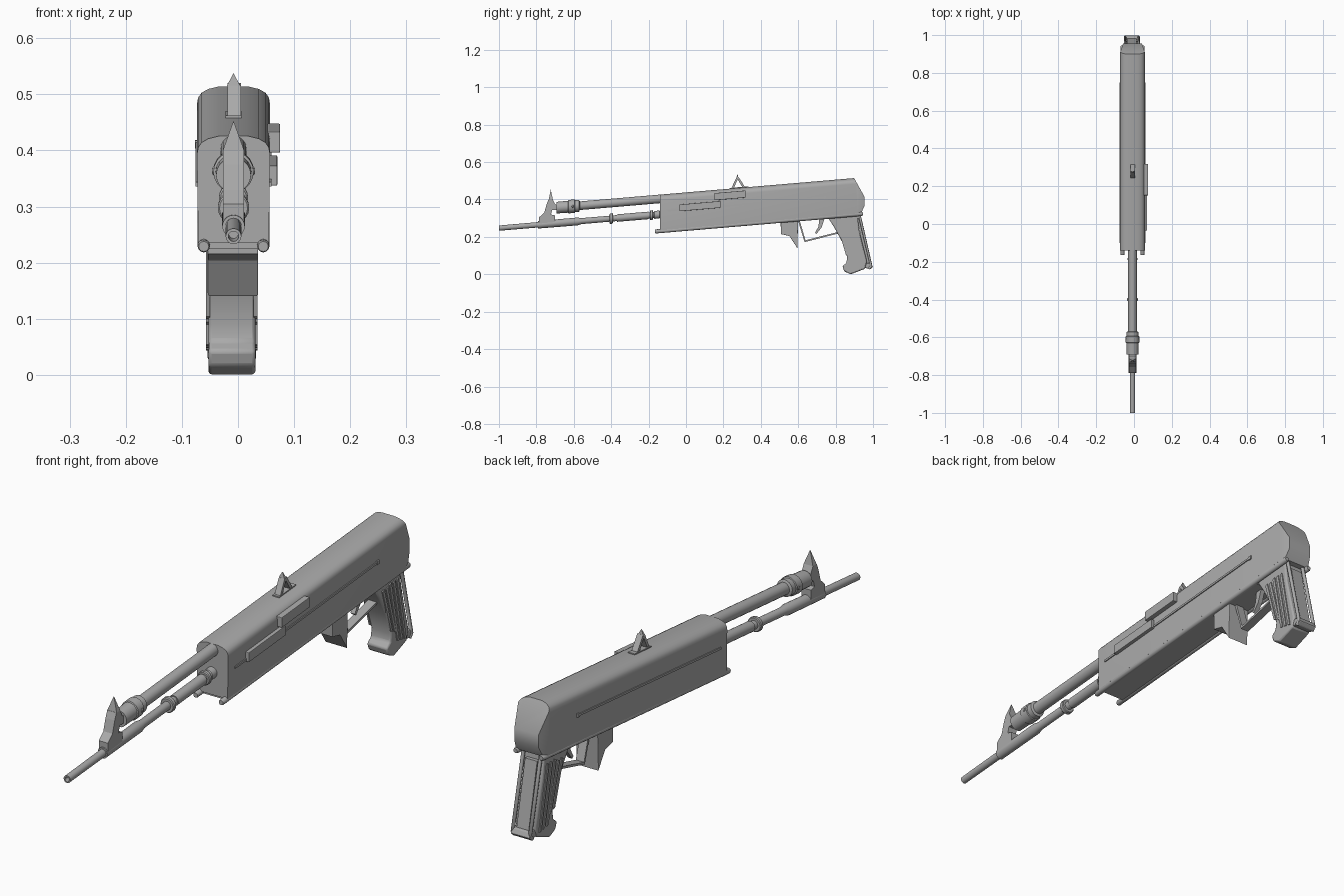
import bpy, bmesh, math
from mathutils import Vector

cube = bpy.data.objects.get("Cube")
if cube:
    bpy.data.objects.remove(cube)

CX = -0.008      # centre line
TILT = 0.085     # rise of the bore line per unit of length

steel = bpy.data.materials.new("plain grey")
steel.use_nodes = True
GREY = (0.4, 0.4, 0.4, 1)
steel.diffuse_color = GREY
steel.node_tree.nodes["Principled BSDF"].inputs["Base Color"].default_value = GREY


def finish(bm, name, tilt=True, smooth=False, bevel=0):
    """Tilt the mesh, turn it into an object and shade it."""
    for v in bm.verts:
        v.co.x += CX
        if tilt:
            v.co.z += TILT * v.co.y
    bmesh.ops.recalc_face_normals(bm, faces=bm.faces)
    me = bpy.data.meshes.new(name)
    bm.to_mesh(me)
    bm.free()
    me.materials.append(steel)
    ob = bpy.data.objects.new(name, me)
    bpy.context.collection.objects.link(ob)
    if bevel:
        m = ob.modifiers.new("soft edges", 'BEVEL')
        m.width, m.segments = bevel, 2
        m.limit_method = 'ANGLE'
    if smooth:
        bpy.ops.object.select_all(action='DESELECT')
        ob.select_set(True)
        bpy.context.view_layer.objects.active = ob
        bpy.ops.object.shade_smooth_by_angle(angle=math.radians(40))
    return ob


def prism(name, pts, x0, x1, **kw):
    """Side outline (y, z) extruded across x."""
    bm = bmesh.new()
    f = bm.faces.new([bm.verts.new((x0, y, z)) for y, z in pts])
    out = bmesh.ops.extrude_face_region(bm, geom=[f])["geom"]
    for v in out:
        if isinstance(v, bmesh.types.BMVert):
            v.co.x = x1
    return finish(bm, name, **kw)


def box(name, y0, y1, z0, z1, x0, x1, **kw):
    return prism(name, [(y0, z0), (y1, z0), (y1, z1), (y0, z1)], x0, x1, **kw)


def lathe(name, profile, z, x=0, sides=20):
    """(y, radius) profile turned round a lengthwise axis."""
    bm = bmesh.new()
    rings = []
    for y, r in profile:
        rings.append([bm.verts.new((x + r * math.cos(a), y, z + r * math.sin(a)))
                      for a in (math.tau * i / sides for i in range(sides))])
    for a, b in zip(rings, rings[1:]):
        for i in range(sides):
            j = (i + 1) % sides
            bm.faces.new((a[i], a[j], b[j], b[i]))
    bm.faces.new(rings[0])
    bm.faces.new(rings[-1])
    return finish(bm, name, smooth=True)


def wire(name, pts, r):
    """Round bar along (x, y, z) points."""
    cu = bpy.data.curves.new(name, 'CURVE')
    cu.dimensions = '3D'
    cu.bevel_depth, cu.bevel_resolution = r, 2
    cu.use_fill_caps = True
    sp = cu.splines.new('POLY')
    sp.points.add(len(pts) - 1)
    for p, (x, y, z) in zip(sp.points, pts):
        p.co = (x + CX, y, z, 1)
    cu.materials.append(steel)
    ob = bpy.data.objects.new(name, cu)
    bpy.context.collection.objects.link(ob)
    return ob


def spike(name, y, z0, z1, hx, hy):
    """Four-sided pointed tip."""
    bm = bmesh.new()
    base = [bm.verts.new((sx * hx, y + sy * hy, z0))
            for sx, sy in ((-1, -1), (1, -1), (1, 1), (-1, 1))]
    tip = bm.verts.new((0, y, z1))
    bm.faces.new(base)
    for i in range(4):
        bm.faces.new((base[i], base[(i + 1) % 4], tip))
    return finish(bm, name, tilt=False)


# Receiver: rounded-top section drawn along y, with a chamfered tail
half = [(0.063, 0.247), (0.065, 0.406), (0.063, 0.417), (0.057, 0.426),
        (0.045, 0.433), (0.025, 0.438)]
section = half + [(-x, z) for x, z in reversed(half)]
bm = bmesh.new()
front = bm.faces.new([bm.verts.new((x, -0.14, z)) for x, z in section])
for v in bmesh.ops.extrude_face_region(bm, geom=[front])["geom"]:
    if isinstance(v, bmesh.types.BMVert):
        v.co.y = 0.955
cuts = [((0, 0.9, 0.436), (0, 0.1, 0.053)), ((0, 0.955, 0.285), (0, 0.04, -0.02)),
        ((0.065, 0.91, 0), (0.045, 0.015, 0)), ((-0.065, 0.91, 0), (-0.045, 0.015, 0))]
for co, no in cuts:
    bmesh.ops.bisect_plane(bm, geom=bm.verts[:] + bm.edges[:] + bm.faces[:], dist=1e-5,
                           plane_co=co, plane_no=Vector(no).normalized(), clear_outer=True)
    bmesh.ops.holes_fill(bm, edges=[e for e in bm.edges if e.is_boundary], sides=0)
finish(bm, "receiver", smooth=True)
box("receiver_underside", -0.13, 0.76, 0.236, 0.25, -0.045, 0.045)

# Parts on both sides of the receiver
for s, side in ((1, "left"), (-1, "right")):
    lathe(side + "_rail", [(-0.165, 0.009), (-0.16, 0.011), (0.94, 0.011), (0.945, 0.008)],
          0.243, s * 0.053, 12)
    box(side + "_strip", -0.1, 0.745, 0.344, 0.352, s * 0.06, s * 0.068)
    box(side + "_strip_end", 0.737, 0.75, 0.341, 0.355, s * 0.06, s * 0.069)
box("upper_side_plate", 0.152, 0.318, 0.383, 0.421, 0.06, 0.083, bevel=0.002)
box("lower_side_plate", -0.035, 0.184, 0.340, 0.376, 0.06, 0.078, bevel=0.002)

# Barrel with hollow muzzle, collars, upper tube and sleeve
BORE, TUBE = 0.332, 0.415
lathe("barrel", [(-0.95, 0.008), (-1.0, 0.009), (-1.0, 0.014), (-0.79, 0.0145),
                 (-0.79, 0.02), (-0.58, 0.021), (-0.56, 0.016), (-0.13, 0.016)], BORE)
for y, w, r in ((-0.4, 0.009, 0.028), (-0.185, 0.008, 0.026), (-0.155, 0.016, 0.021)):
    lathe("barrel_collar", [(y - w, r - 0.003), (y - w + 0.003, r), (y + w - 0.003, r),
                            (y + w, r - 0.003)], BORE)
lathe("barrel_band", [(-0.37, 0.02), (-0.2, 0.02)], BORE)
lathe("upper_tube", [(-0.6, 0.023), (-0.13, 0.023)], TUBE)
lathe("tube_sleeve", [(-0.692, 0.024), (-0.692, 0.031), (-0.63, 0.032), (-0.628, 0.036),
                      (-0.595, 0.036), (-0.593, 0.032), (-0.572, 0.032), (-0.568, 0.024)], TUBE)
bm = bmesh.new()
bmesh.ops.create_uvsphere(bm, u_segments=12, v_segments=6, radius=0.009)
for v in bm.verts:
    v.co = (v.co.x * 8, v.co.y - 0.605, v.co.z + TUBE)
    v.co.x = max(-0.038, min(0.038, v.co.x))
finish(bm, "sleeve_pin", smooth=True)

# Front sight: bracket rising from the barrel to the sleeve, with a pointed post
prism("front_sight_bracket",
      [(-0.785, 0.27), (-0.785, 0.305), (-0.758, 0.33), (-0.745, 0.375), (-0.735, 0.4),
       (-0.712, 0.4), (-0.7, 0.375), (-0.68, 0.37), (-0.68, 0.345), (-0.715, 0.345),
       (-0.722, 0.32), (-0.7, 0.315), (-0.7, 0.275)], -0.019, 0.019, tilt=False)
spike("front_sight_post", -0.723, 0.4, 0.453, 0.019, 0.011)

# Rear sight: two leaning plates and a pointed tip
prism("rear_sight_front_leg", [(0.24, 0.455), (0.252, 0.455), (0.281, 0.516), (0.269, 0.516)],
      -0.011, 0.013, tilt=False)
prism("rear_sight_rear_leg", [(0.305, 0.46), (0.32, 0.46), (0.281, 0.52), (0.271, 0.516)],
      -0.011, 0.013, tilt=False)
spike("rear_sight_tip", 0.275, 0.515, 0.538, 0.012, 0.006)
box("rear_sight_base", 0.235, 0.335, 0.435, 0.442, -0.014, 0.014)

# Magazine stub, trigger and guard
prism("magazine_stub", [(0.505, 0.3), (0.6, 0.3), (0.595, 0.14), (0.553, 0.205), (0.508, 0.215)],
      -0.046, 0.044, tilt=False, bevel=0.002)
prism("trigger", [(0.715, 0.31), (0.745, 0.31), (0.725, 0.25), (0.697, 0.215), (0.69, 0.222),
                  (0.708, 0.255)], -0.009, 0.009, tilt=False)
prism("trigger_guard", [(0.598, 0.29), (0.634, 0.172), (0.81, 0.217), (0.81, 0.226),
                        (0.639, 0.182), (0.607, 0.29)], -0.017, 0.017, tilt=False)

# Grip with ribbed side panels
grip = [(0.755, 0.31), (0.793, 0.25), (0.836, 0.171), (0.862, 0.09), (0.857, 0.06),
        (0.836, 0.043), (0.846, 0.016), (0.88, 0), (0.958, 0.03), (0.967, 0.07),
        (0.925, 0.24), (0.915, 0.33)]
prism("grip", grip, -0.045, 0.039, tilt=False, smooth=True, bevel=0.006)
for side, x0, x1 in (("left", 0.036, 0.043), ("right", -0.049, -0.042)):
    for i in range(5):
        y = 0.806 + 0.021 * i
        w = 0.011
        prism(side + "_grip_rib", [(y, 0.28), (y + w, 0.285), (y + 0.046 + w, 0.06 - 0.004 * i),
                                   (y + 0.046, 0.062 - 0.004 * i)] if i > 1 else
              [(y, 0.27), (y + w, 0.275), (y + 0.049 + w, 0.1 - 0.01 * i),
               (y + 0.049, 0.104 - 0.01 * i)], x0, x1, tilt=False)

# Frame behind the grip
for s, side in ((1, "left"), (-1, "right")):
    wire(side + "_frame_bar", [(s * 0.036 - 0.003, y, z) for y, z in
                               ((0.925, 0.325), (0.938, 0.27), (0.99, 0.045), (0.978, 0.03))], 0.007)
prism("frame_back", [(0.915, 0.3), (0.932, 0.3), (0.982, 0.06), (0.962, 0.06)],
      -0.028, 0.022, tilt=False)
prism("frame_foot", [(0.955, 0.035), (0.985, 0.027), (1.0, 0.04), (0.99, 0.06), (0.965, 0.06)],
      -0.043, 0.036, tilt=False, bevel=0.004)
